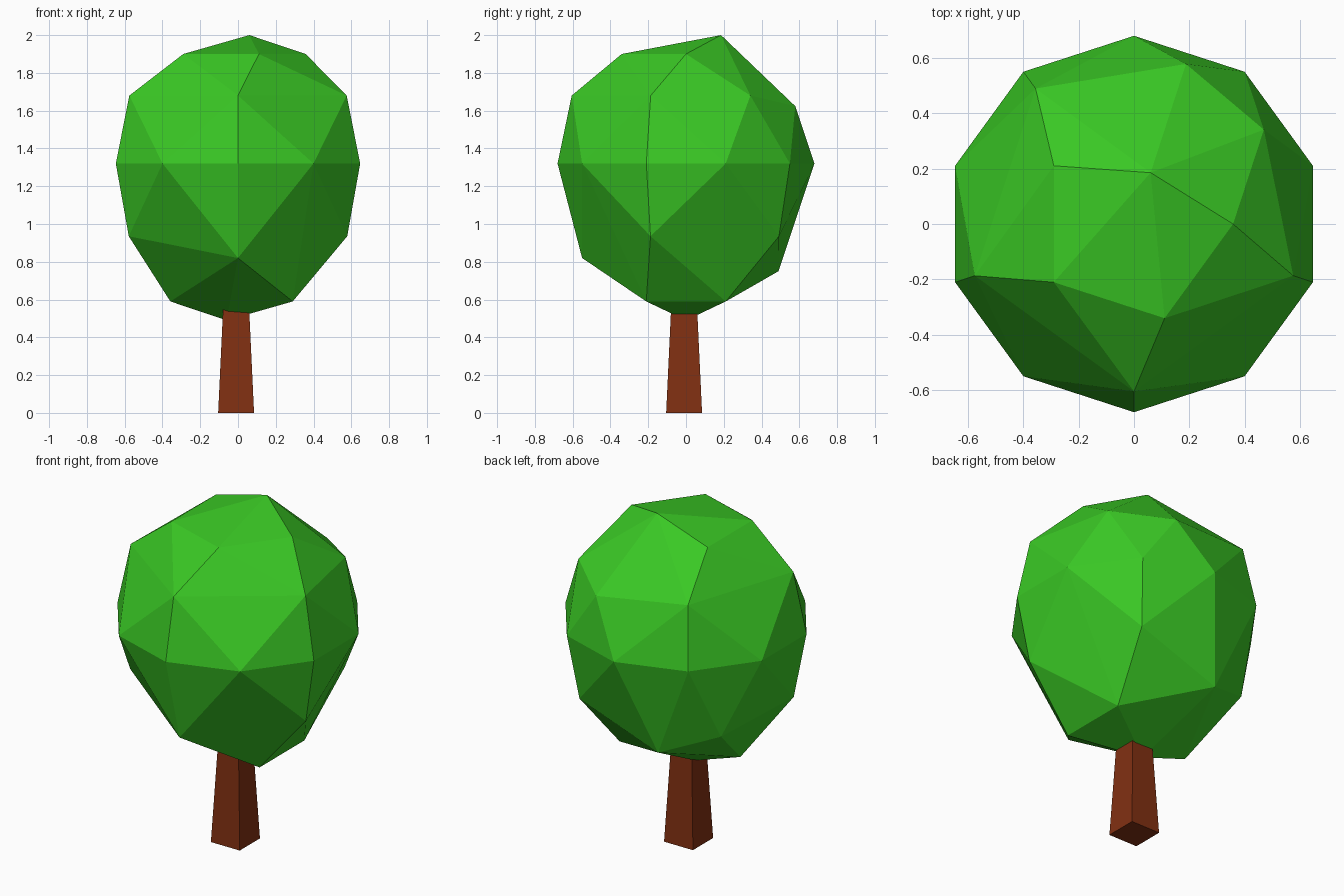
import bpy, bmesh
from math import cos, sin, radians
from mathutils import Vector

cube = bpy.data.objects.get("Cube")
if cube:
    bpy.data.objects.remove(cube, do_unlink=True)


def material(name, colour):
    mat = bpy.data.materials.new(name)
    mat.use_nodes = True
    mat.diffuse_color = (*colour, 1)
    bsdf = next(n for n in mat.node_tree.nodes if n.type == 'BSDF_PRINCIPLED')
    bsdf.inputs["Base Color"].default_value = (*colour, 1)
    bsdf.inputs["Roughness"].default_value = 0.9
    return mat


def hull_object(name, points, mat):
    """Wrap flat facets around a set of points."""
    bm = bmesh.new()
    for p in points:
        bm.verts.new(p)
    bmesh.ops.convex_hull(bm, input=bm.verts)
    bmesh.ops.recalc_face_normals(bm, faces=bm.faces)
    mesh = bpy.data.meshes.new(name)
    bm.to_mesh(mesh)
    bm.free()
    mesh.materials.append(mat)
    obj = bpy.data.objects.new(name, mesh)
    bpy.context.collection.objects.link(obj)
    return obj


def ring(radius, z, angles):
    return [Vector((radius * cos(radians(a)), radius * sin(radians(a)), z))
            for a in angles]


# Crown: faceted ball with an irregular top and a stretched underside
crown_points = (
    ring(0.68, 1.32, range(18, 378, 36))            # widest ring
    + ring(0.605, 1.68, (-90, -18, 126, 198))       # upper shoulder
    + ring(0.58, 1.68, (36,))
    + ring(0.608, 1.624, (72,))
    + ring(0.358, 1.90, (0, -72, -144, 144))        # ring below the tip
    + ring(0.195, 2.0, (72,))                       # leaning tip
    + ring(0.608, 0.935, (-18, 54, 198))            # lower shoulder
    + ring(0.58, 0.87, (144,))
    + ring(0.55, 0.82, (-90,))
    + ring(0.515, 0.75, (108,))
    + ring(0.358, 0.59, (-36, 36, 180))             # underside ring
    + ring(0.06, 0.49, (180,))                      # lowest point
)
hull_object("crown", crown_points, material("leaf_green", (0.042, 0.58, 0.018)))

# Trunk: tapered square post running up into the crown
centre = -0.01
trunk_points = [(centre + sx * w, centre + sy * w, z)
                for w, z in ((0.095, 0), (0.062, 0.7))
                for sx in (-1, 1) for sy in (-1, 1)]
hull_object("trunk", trunk_points, material("bark_brown", (0.22, 0.03, 0.006)))
